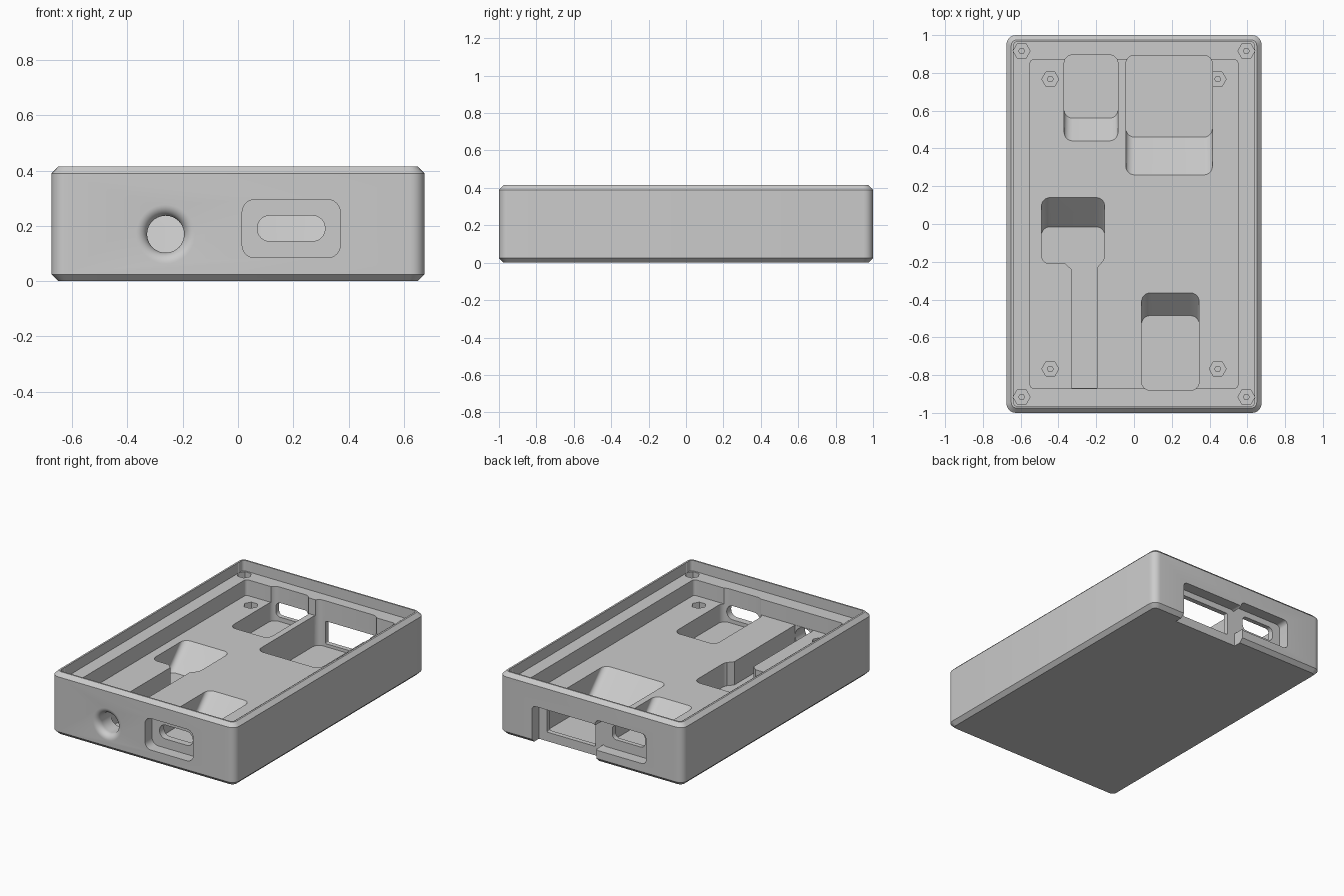
import bpy, bmesh, math

cube = bpy.data.objects.get("Cube")
if cube:
    bpy.data.objects.remove(cube, do_unlink=True)

grey = bpy.data.materials.new("plain grey")
grey.use_nodes = True
colour = (0.6, 0.6, 0.6, 1)
grey.diffuse_color = colour
grey.node_tree.nodes["Principled BSDF"].inputs["Base Color"].default_value = colour

FLOOR, LEDGE, TOP = 0.24, 0.345, 0.415
ABOVE = 0.45


def place(u, v, w, axis):
    return (u, v, w) if axis == "z" else (u, w, v)


def rounded(u0, u1, v0, v1, r, w, axis="z", steps=6):
    """Rounded rectangle section at height w along the axis."""
    pts = []
    corners = [(u1 - r, v1 - r), (u0 + r, v1 - r), (u0 + r, v0 + r), (u1 - r, v0 + r)]
    for k, (cu, cv) in enumerate(corners):
        for i in range(steps + 1):
            a = (k + i / steps) * math.pi / 2
            pts.append(place(cu + r * math.cos(a), cv + r * math.sin(a), w, axis))
    return pts


def disc(u, v, r, w, axis="z", sides=40):
    ring = [i * math.tau / sides for i in range(sides)]
    return [place(u + r * math.cos(a), v + r * math.sin(a), w, axis) for a in ring]


def loft(name, sections):
    """Closed solid skinned through sections of equal point count."""
    bm = bmesh.new()
    rings = [[bm.verts.new(p) for p in s] for s in sections]
    for a, b in zip(rings, rings[1:]):
        for i in range(len(a)):
            j = (i + 1) % len(a)
            bm.faces.new((a[i], a[j], b[j], b[i]))
    bm.faces.new(rings[0])
    bm.faces.new(rings[-1])
    bmesh.ops.recalc_face_normals(bm, faces=bm.faces)
    mesh = bpy.data.meshes.new(name)
    bm.to_mesh(mesh)
    bm.free()
    obj = bpy.data.objects.new(name, mesh)
    bpy.context.collection.objects.link(obj)
    return obj


# Tray: outside, chamfered rim, lip, ledge and floor in one loft
def plan(x, y, r, z):
    return rounded(-x, x, -y, y, r, z)


tray = loft("enclosure_tray", [
    plan(0.65, 0.975, 0.03, 0),
    plan(0.675, 1, 0.05, 0.025),
    plan(0.675, 1, 0.05, 0.39),
    plan(0.65, 0.975, 0.03, TOP),
    plan(0.638, 0.965, 0.02, TOP),
    plan(0.638, 0.965, 0.02, LEDGE),
    plan(0.55, 0.87, 0.02, LEDGE),
    plan(0.55, 0.87, 0.02, FLOOR),
])
tray.data.materials.append(grey)

cutters = []


# Connector pockets, each with one sloping end
def pocket(x0, x1, y0, y1, ramp0, ramp1, depth):
    cutters.append(loft("pocket_cutter", [
        rounded(x0, x1, y0 + ramp0, y1 - ramp1, 0.045, depth),
        rounded(x0, x1, y0, y1, 0.045, FLOOR),
        rounded(x0, x1, y0, y1, 0.045, ABOVE),
    ]))


pocket(-0.37, -0.085, 0.44, 0.895, 0.12, 0, 0.115)
pocket(-0.043, 0.415, 0.26, 0.893, 0.2, 0, 0.04)
pocket(-0.49, -0.155, -0.21, 0.14, 0, 0.155, 0.085)
pocket(0.04, 0.345, -0.88, -0.365, 0, 0.12, 0.12)

# Cable channel running from the side pocket to the front wall
channel = [(-0.33, -0.868), (-0.195, -0.868), (-0.195, -0.23), (-0.165, -0.195),
           (-0.165, -0.1), (-0.37, -0.1), (-0.37, -0.205), (-0.33, -0.24)]
cutters.append(loft("channel_cutter", [[(x, y, z) for x, y in channel]
                                       for z in (0.085, FLOOR + 0.02)]))


# Openings through the end walls
def opening(x0, x1, z0, z1, r, y0, y1):
    cutters.append(loft("opening_cutter", [rounded(x0, x1, z0, z1, r, y, "y")
                                           for y in (y0, y1)]))


opening(0.015, 0.37, 0.085, 0.295, 0.045, -1.1, -0.925)
opening(0.07, 0.315, 0.145, 0.237, 0.044, -0.95, -0.82)
opening(-0.405, -0.03, 0.08, 0.28, 0.03, 0.925, 1.1)
opening(-0.345, -0.105, 0.145, 0.24, 0.03, 0.84, 0.95)
opening(-0.04, 0.435, -0.1, 0.25, 0.03, 0.925, 1.1)
opening(0.02, 0.375, 0.06, 0.21, 0.006, 0.84, 0.95)

# Round jack hole with a flared mouth
flare = [(0.067 + 0.04 * (1 - math.cos(a)), -0.96 - 0.04 * math.sin(a))
         for a in [i * math.pi / 16 for i in range(9)]]
jack = [(0.067, -0.84)] + flare + [(0.107, -1.1)]
cutters.append(loft("jack_cutter", [disc(-0.262, 0.17, r, y, "y") for r, y in jack]))

# Screw holes: six-sided seats with a narrow bore, on floor and ledge
for sx in (-1, 1):
    for sy in (-1, 1):
        for x, y, z, top in ((0.443, 0.767, FLOOR, LEDGE), (0.595, 0.916, LEDGE, ABOVE)):
            seat = z - 0.04
            cutters.append(loft("screw_cutter", [
                disc(sx * x, sy * y, r, h, sides=6)
                for r, h in ((0.016, z - 0.12), (0.016, seat), (0.045, seat), (0.045, top))]))

# Cut everything out of the tray
for cutter in cutters:
    cutter.hide_render = True
    cut = tray.modifiers.new("cut", "BOOLEAN")
    cut.operation = "DIFFERENCE"
    cut.solver = "EXACT"
    cut.object = cutter
bpy.context.view_layer.update()
graph = bpy.context.evaluated_depsgraph_get()
result = bpy.data.meshes.new_from_object(tray.evaluated_get(graph))
tray.modifiers.clear()
tray.data = result
result.materials.clear()
result.materials.append(grey)
for poly in result.polygons:
    poly.material_index = 0
for cutter in cutters:
    bpy.data.objects.remove(cutter, do_unlink=True)

for obj in bpy.context.selected_objects:
    obj.select_set(False)
tray.select_set(True)
bpy.context.view_layer.objects.active = tray
bpy.ops.object.shade_smooth_by_angle(angle=math.radians(30))
